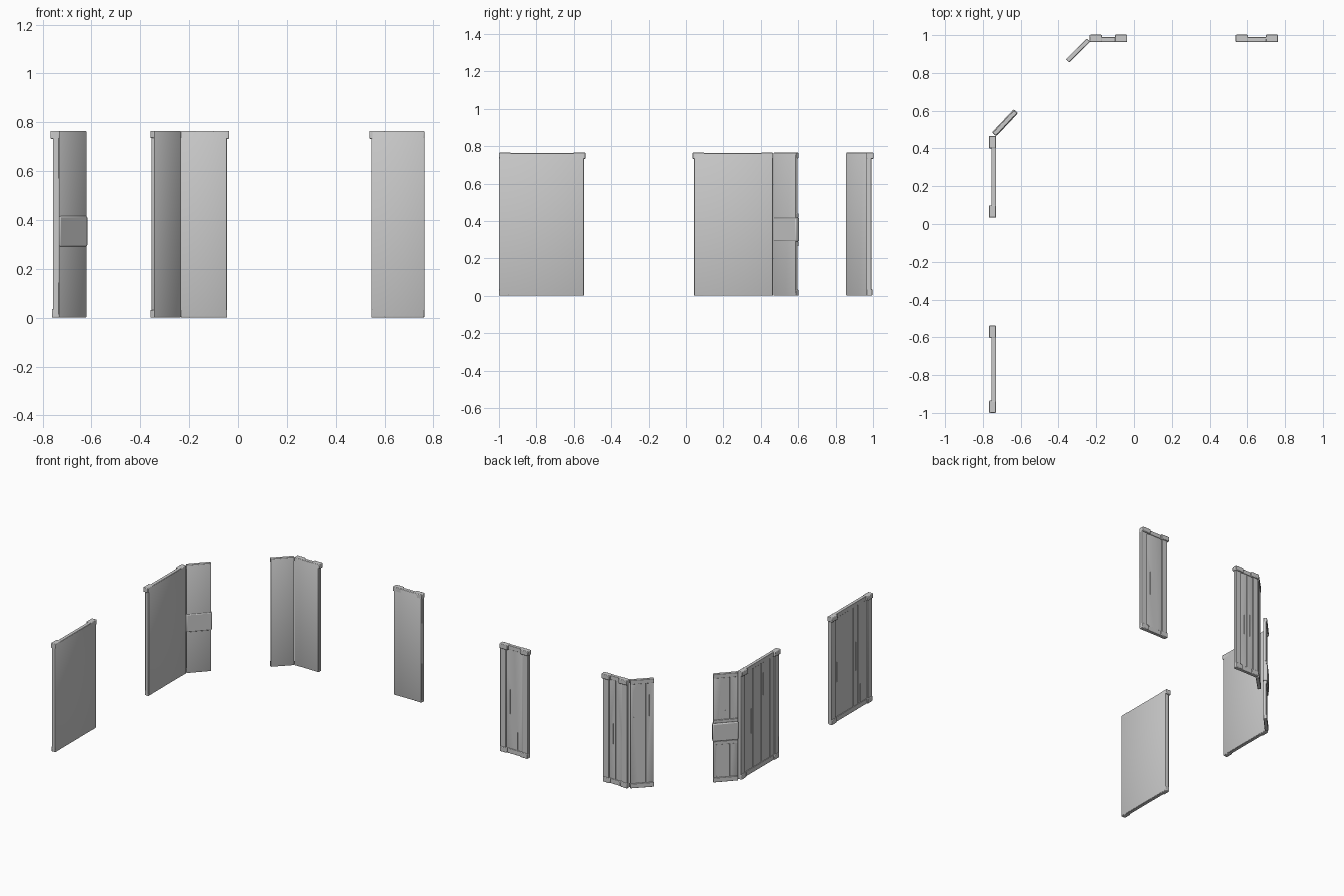
import bpy, bmesh, random
from mathutils import Matrix, Vector

if "Cube" in bpy.data.objects:
    bpy.data.objects.remove(bpy.data.objects["Cube"])

random.seed(4)
H = 0.765


def boxes_object(name, frame, boxes, bevel=0.002):
    """One object from boxes (u0,u1,v0,v1,z0,z1): u along wall, v outward."""
    bm = bmesh.new()
    for u0, u1, v0, v1, z0, z1 in boxes:
        m = (Matrix.Translation(((u0 + u1) / 2, (v0 + v1) / 2, (z0 + z1) / 2))
             @ Matrix.Diagonal((u1 - u0, v1 - v0, z1 - z0, 1)))
        bmesh.ops.create_cube(bm, size=1, matrix=m)
    me = bpy.data.meshes.new(name)
    bm.to_mesh(me)
    bm.free()
    ob = bpy.data.objects.new(name, me)
    bpy.context.collection.objects.link(ob)
    ob.matrix_world = frame
    if bevel:
        b = ob.modifiers.new("Bevel", 'BEVEL')
        b.width = bevel
        b.segments = 2
    return ob


def wall_frame(p0, p1):
    """Inner face runs p0 -> p1; local y points outward."""
    d = Vector((p1[0] - p0[0], p1[1] - p0[1], 0))
    u = d.normalized()
    m = Matrix(((u.x, -u.y, 0, p0[0]), (u.y, u.x, 0, p0[1]),
                (0, 0, 1, 0), (0, 0, 0, 1)))
    return m, d.length


def plank_slab(name, frame, u0, u1, depth, margin, spacing, band=None):
    """Boarded slab: smooth inside, grooves and short splits cut in the outside."""
    slab = boxes_object(name, frame, [(u0, u1, 0, depth, 0.003, H - 0.003)])
    a, b = u0 + margin, u1 - margin
    n = max(2, round((b - a) / spacing))
    cuts = []
    for i in range(1, n):
        u = a + (b - a) * i / n
        cuts.append((u - .0015, u + .0015, depth - .007, depth + .01, .03, H - .03))
    for i in range(n):
        u = a + (b - a) * (i + random.uniform(.35, .65)) / n
        z = random.choice((.04, .28, .5))
        cuts.append((u - .0017, u + .0017, depth - .007, depth + .01,
                     z, z + random.uniform(.12, .22)))
    cutter = boxes_object(name + "_groove_cutter", frame, cuts, 0)
    cutter.hide_render = True
    cutter.hide_viewport = False
    cutter.display_type = 'WIRE'
    mod = slab.modifiers.new("Grooves", 'BOOLEAN')
    mod.operation = 'DIFFERENCE'
    mod.solver = 'EXACT'
    mod.object = cutter
    # bake the grooves, then drop the cutter
    bpy.context.view_layer.update()
    dg = bpy.context.evaluated_depsgraph_get()
    mesh = bpy.data.meshes.new_from_object(slab.evaluated_get(dg))
    slab.modifiers.clear()
    slab.data = mesh
    bpy.data.objects.remove(cutter)


def framed_wall(name, p0, p1, lip, spacing):
    """Straight wall; lip 'L' or 'R' is the end whose cap overhangs."""
    fr, w = wall_frame(p0, p1)
    s, e = (.008, w) if lip == 'L' else (0, w - .008)
    plank_slab(name + "_planks", fr, s + .002, e - .002, .021, .045, .05)
    # side posts
    boxes_object(name + "_posts", fr,
                 [(s, s + .045, .002, .028, .01, H - .01),
                  (e - .045, e, .002, .028, .01, H - .01)], .003)
    # top and bottom rails between the posts
    boxes_object(name + "_rails", fr,
                 [(s + .03, e - .03, .002, .025, H - .03, H - .001),
                  (s + .03, e - .03, .002, .025, .001, .035)])
    # corner blocks: deep at the top, shallower at the foot
    boxes_object(name + "_corner_blocks", fr,
                 [(0, .065, 0, .038, H - .033, H),
                  (w - .065, w, 0, .038, H - .033, H),
                  (s, s + .055, .001, .032, 0, .036),
                  (e - .055, e, .001, .032, 0, .036)], .004)


def angled_wall(name, p0, p1):
    """Plain diagonal boarded wall with thin rails at head and foot."""
    fr, w = wall_frame(p0, p1)
    plank_slab(name + "_planks", fr, 0.001, w - .001, .018, .004, .055)
    boxes_object(name + "_rails", fr,
                 [(0, w, .001, .024, H - .03, H),
                  (0, w, .001, .024, 0, .032)], .003)
    return fr, w


framed_wall("front_left_wall", (-.73, -1), (-.73, -.538), 'R', .07)
framed_wall("rear_left_wall", (-.73, .034), (-.73, .466), 'L', .07)
framed_wall("back_centre_wall", (-.235, .964), (-.036, .964), 'R', .05)
framed_wall("back_right_wall", (.538, .964), (.763, .964), 'L', .05)
angled_wall("back_angled_wall", (-.343, .855), (-.234, .965))

# angled wall wrapped with a strap between two small battens
fr, w = angled_wall("left_angled_wall", (-.731, .467), (-.619, .586))
boxes_object("strap_band", fr, [(-.001, w + .004, -.003, .028, .29, .417)], .007)
boxes_object("strap_battens", fr, [(.002, w, .002, .023, .418, .44),
                                   (.002, w, .002, .023, .265, .289)])

# soft bevel shading with crisp plank edges
for ob in list(bpy.context.scene.objects):
    ob.select_set(True)
    bpy.context.view_layer.objects.active = ob
bpy.ops.object.shade_smooth_by_angle()
